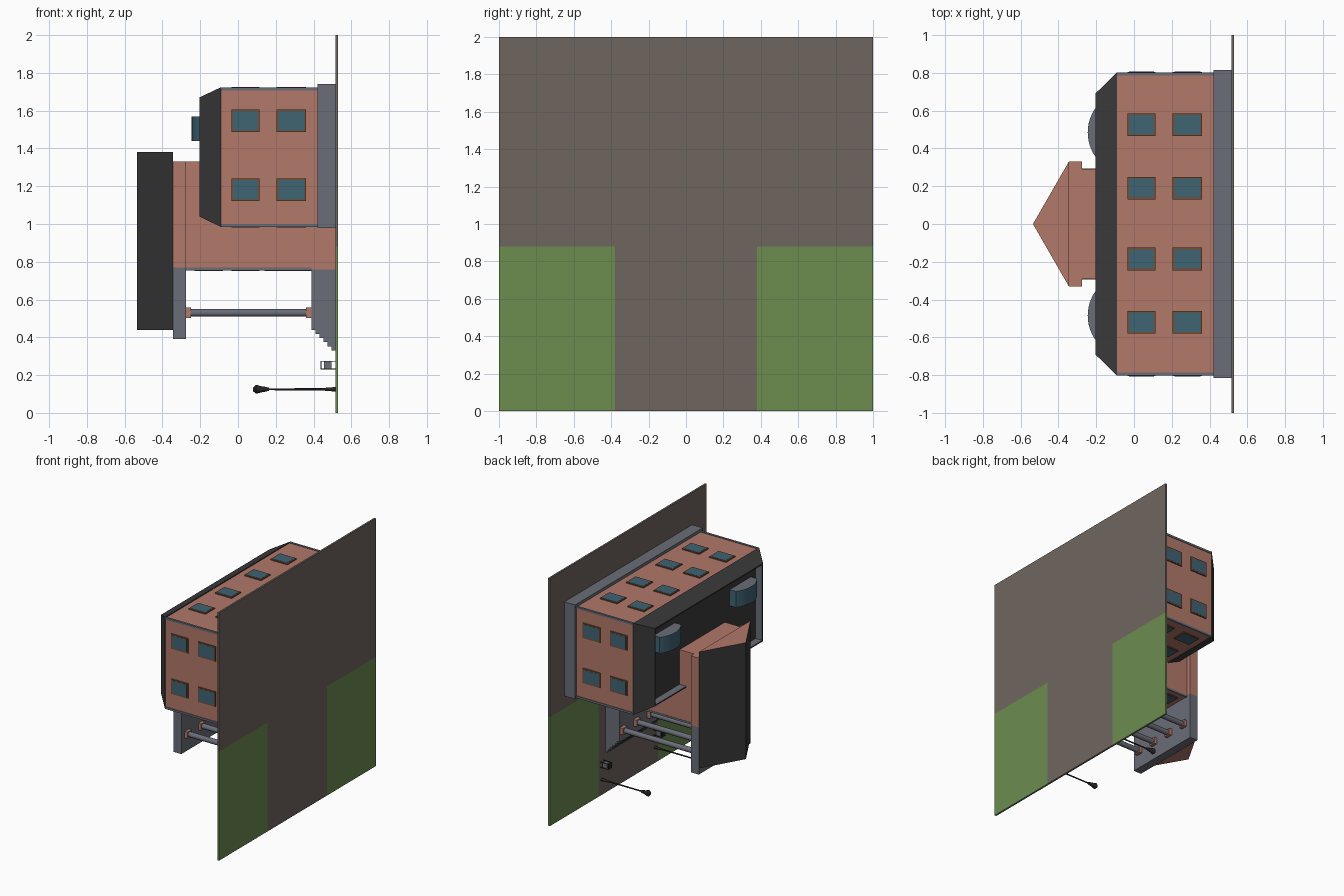
import bpy, bmesh, math
from mathutils import Matrix, Vector

if "Cube" in bpy.data.objects:
    bpy.data.objects.remove(bpy.data.objects["Cube"])

# The building lies on its back edge: its "up" is -x, its front faces -z.
def mat(name, r, g, b):
    m = bpy.data.materials.new(name)
    f = lambda c: (c / 255 / 12.92) if c < 11 else ((c / 255 + 0.055) / 1.055) ** 2.4
    m.diffuse_color = (f(r), f(g), f(b), 1)
    m.use_nodes = True
    m.node_tree.nodes["Principled BSDF"].inputs["Base Color"].default_value = m.diffuse_color
    return m

BRICK = mat("salmon_brick", 178, 120, 106)
STONE = mat("grey_stone", 106, 109, 119)
SLATE = mat("dark_slate", 58, 58, 58)
GLASS = mat("blue_glass", 64, 99, 116)
FRAME = mat("brown_frame", 118, 78, 48)
PAVE = mat("brown_paving", 111, 102, 95)
GRASS = mat("green_grass", 108, 140, 79)
IRON = mat("black_iron", 38, 38, 38)

def finish(name, bm, mats):
    bmesh.ops.recalc_face_normals(bm, faces=bm.faces)
    me = bpy.data.meshes.new(name)
    bm.to_mesh(me)
    bm.free()
    for m in mats:
        me.materials.append(m)
    ob = bpy.data.objects.new(name, me)
    bpy.context.collection.objects.link(ob)
    return ob

def box(name, x, y, z, m):
    bm = bmesh.new()
    bmesh.ops.create_cube(bm, size=1)
    for v in bm.verts:
        v.co = [(a[0] + a[1]) / 2 + c * (a[1] - a[0]) for a, c in zip((x, y, z), v.co)]
    return finish(name, bm, [m])

def prism(name, pts, plane, lo, hi, mats, rule=None):
    """Extrude a profile: plane 'xy' along z, 'xz' along y."""
    bm = bmesh.new()
    co = lambda p, h: (p[0], p[1], h) if plane == 'xy' else (p[0], h, p[1])
    f = bm.faces.new([bm.verts.new(co(p, lo)) for p in pts])
    r = bmesh.ops.extrude_face_region(bm, geom=[f])
    bmesh.ops.translate(bm, vec=co((0, 0), hi - lo),
                        verts=[v for v in r['geom'] if isinstance(v, bmesh.types.BMVert)])
    bmesh.ops.recalc_face_normals(bm, faces=bm.faces)
    if rule:
        for f in bm.faces:
            f.material_index = rule(f.normal)
    return finish(name, bm, mats)

def rod(name, x0, x1, r0, r1, y, z, m, n=12):
    bm = bmesh.new()
    mx = Matrix.Translation(((x0 + x1) / 2, y, z)) @ Matrix.Rotation(math.pi / 2, 4, 'Y')
    bmesh.ops.create_cone(bm, cap_ends=True, segments=n, radius1=r0, radius2=r1,
                          depth=x1 - x0, matrix=mx)
    ob = finish(name, bm, [m])
    for p in ob.data.polygons:
        p.use_smooth = len(p.vertices) == 4
    return ob

def window(axis, side, face, x, c, hw=0.06):
    """Framed pane on a wall facing +-y or +-z; x is a range, c the centre across."""
    for nm, grow, d, m in (("window_frame", 0, 0.008, FRAME), ("window_pane", -0.009, 0.0095, GLASS)):
        xr = (x[0] - grow, x[1] + grow)
        cr = (c - hw - grow, c + hw + grow)
        dr = sorted((face - side * 0.01, face + side * d))
        box(nm, xr, *((dr, cr) if axis == 'y' else (cr, dr)), m)

# Ground with two lawns
box("paving_back", (0.515, 0.53), (-1, 1), (0.88, 2), PAVE)
box("paving_path", (0.515, 0.53), (-0.38, 0.38), (0, 0.88), PAVE)
for s in (-1, 1):
    box("lawn", (0.515, 0.53), sorted((s * 0.38, s)), (0, 0.88), GRASS)

# Main block: plinth, walls, corner trims
box("plinth", (0.42, 0.517), (-0.815, 0.815), (0.98, 1.74), STONE)
box("main_walls", (-0.09, 0.43), (-0.797, 0.797), (0.99, 1.717), BRICK)
for s in (-1, 1):
    for z in (0.993, 1.714):
        box("corner_trim", (-0.09, 0.42), sorted((s * 0.785, s * 0.802)), (z - 0.008, z + 0.008), STONE)

# Mansard roof with a sunken deck
bm = bmesh.new()
bmesh.ops.create_cube(bm, size=1)
for v in bm.verts:
    top = v.co.x < 0
    sy, sz = (1 if v.co.y > 0 else -1), (1 if v.co.z > 0 else -1)
    v.co = (-0.205, sy * 0.69, 1.355 + sz * 0.315) if top else (-0.09, sy * 0.803, 1.354 + sz * 0.37)
bmesh.ops.recalc_face_normals(bm, faces=bm.faces)
deck = [f for f in bm.faces if f.normal.x < -0.9]
bmesh.ops.inset_region(bm, faces=deck, thickness=0.015)
r = bmesh.ops.extrude_face_region(bm, geom=deck)
bmesh.ops.delete(bm, geom=deck, context='FACES')
bmesh.ops.translate(bm, vec=(0.06, 0, 0), verts=[v for v in r['geom'] if isinstance(v, bmesh.types.BMVert)])
for f in bm.faces:
    c = f.calc_center_median()
    f.normal_update()
    inner = abs(f.normal.x) < 0.01
    f.material_index = 1 if inner else 0
finish("mansard_roof", bm, [SLATE, STONE])

# Barrel skylights on the deck
for s in (-1, 1):
    arc = [(-0.02 - 0.225 * math.cos(a), s * 0.485 + 0.225 * math.sin(a))
           for a in [math.radians(-37 + 74 * i / 12) for i in range(13)]]
    pts = [(-0.14, arc[0][1])] + arc + [(-0.14, arc[-1][1])]
    prism("skylight", pts, 'xy', 1.44, 1.57, [GLASS, STONE], lambda n: 1 if abs(n.z) > 0.9 else 0)

# Windows on the main block
ROWS = ((-0.035, 0.115), (0.205, 0.36))
for x in ROWS:
    for s in (-1, 1):
        for z in (1.182, 1.547):
            window('y', s, s * 0.797, x, z)
    for y in (-0.52, -0.185, 0.19, 0.525):
        window('z', 1, 1.717, x, y)
    for y in (-0.66, -0.42, 0.42, 0.66):
        window('z', -1, 0.99, x, y)

# Entrance wing and gabled roof
box("wing_walls", (-0.345, 0.517), (-0.29, 0.29), (0.76, 1.33), BRICK)
for s in (-1, 1):
    box("wing_corner_trim", (-0.275, 0.39), sorted((s * 0.278, s * 0.293)), (0.755, 0.77), STONE)
box("entablature", (-0.345, -0.275), (-0.33, 0.33), (0.39, 0.77), STONE)
for s in (-1, 1):
    box("eave_band", (-0.345, -0.275), sorted((s * 0.28, s * 0.33)), (0.77, 1.33), BRICK)
prism("gable_roof", [(-0.535, 0), (-0.345, 0.33), (-0.345, -0.33)], 'xy', 0.44, 1.38,
      [SLATE, BRICK], lambda n: 1 if abs(n.z) > 0.9 or n.x > 0.9 else 0)
for x in ((-0.23, -0.08), (-0.035, 0.115)):
    for y in (-0.18, 0, 0.18):
        window('z', -1, 0.76, x, y)
for y in (-0.18, 0.18):
    window('z', -1, 0.76, (0.205, 0.36), y)
box("front_door", (0.14, 0.39), (-0.07, 0.07), (0.752, 0.77), FRAME)

# Portico steps and columns
pts = [(0.517, 0.76), (0.39, 0.76), (0.39, 0.44)]
for i in range(6):
    x, z = 0.39 + 0.021 * (i + 1), 0.44 - 0.022 * i
    pts += [(x, z), (x, z - 0.022)] if i < 5 else [(0.517, z)]
prism("steps", pts, 'xz', -0.29, 0.29, [STONE])
for y in (-0.26, -0.087, 0.087, 0.26):
    rod("column", -0.275, 0.39, 0.021, 0.021, y, 0.53, STONE, 16)
    for x in ((-0.275, -0.25), (0.36, 0.39)):
        box("column_block", x, (y - 0.027, y + 0.027), (0.503, 0.557), BRICK)

# Lamp posts and benches either side of the path
for s in (-1, 1):
    y, z = s * 0.34, 0.125
    rod("lamp_foot", 0.45, 0.517, 0.007, 0.012, y, z, IRON)
    rod("lamp_post", 0.14, 0.5, 0.005, 0.006, y, z, IRON)
    rod("lamp_collar", 0.135, 0.165, 0.015, 0.008, y, z, IRON)
    rod("lamp_head", 0.095, 0.14, 0.024, 0.012, y, z, IRON)
    rod("lamp_cap", 0.08, 0.095, 0.01, 0.024, y, z, IRON)
    for dz in (-0.021, 0.021):
        for dy in (-0.021, 0.021):
            box("bin_leg", (0.44, 0.517), (y + dy - 0.002, y + dy + 0.002), (0.253 + dz - 0.002, 0.253 + dz + 0.002), IRON)
    box("bin_top", (0.438, 0.443), (y - 0.023, y + 0.023), (0.23, 0.276), IRON)
    box("bin_body", (0.455, 0.495), (y - 0.018, y + 0.018), (0.235, 0.271), STONE)
